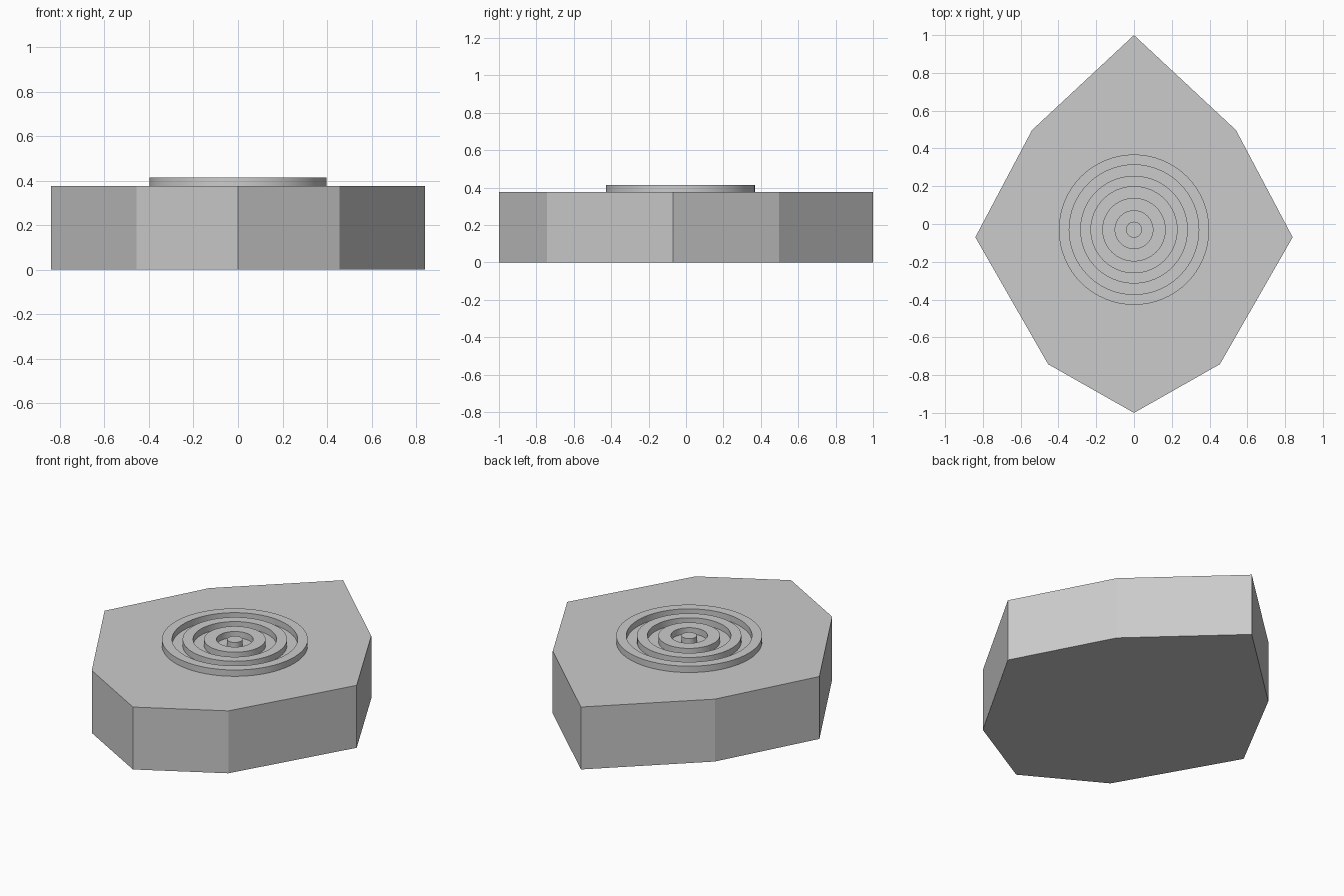
import bpy
import bmesh
import math

if "Cube" in bpy.data.objects:
    bpy.data.objects.remove(bpy.data.objects["Cube"])

BODY_TOP = 0.376
RING_TOP = 0.414
RING_Y = -0.03
SEGMENTS = 64

grey = bpy.data.materials.new("plain grey")
grey.diffuse_color = (0.6, 0.6, 0.6, 1)
grey.use_nodes = True
grey.node_tree.nodes["Principled BSDF"].inputs["Base Color"].default_value = grey.diffuse_color


def finish(bm, name):
    bmesh.ops.recalc_face_normals(bm, faces=bm.faces)
    mesh = bpy.data.meshes.new(name)
    bm.to_mesh(mesh)
    bm.free()
    mesh.materials.append(grey)
    obj = bpy.data.objects.new(name, mesh)
    bpy.context.collection.objects.link(obj)
    return obj


def smooth(obj):
    bpy.ops.object.select_all(action="DESELECT")
    obj.select_set(True)
    bpy.context.view_layer.objects.active = obj
    bpy.ops.object.shade_smooth_by_angle(angle=math.radians(30))


# Faceted body: half outline mirrored across x, then extruded
half = [(0, -1), (0.455, -0.742), (0.84, -0.07), (0.54, 0.497), (0, 1)]
outline = half + [(-x, y) for x, y in half[-2:0:-1]]
bm = bmesh.new()
base = bm.faces.new([bm.verts.new((x, y, 0)) for x, y in outline])
top = bmesh.ops.extrude_face_region(bm, geom=[base], use_keep_orig=True)
verts = [v for v in top["geom"] if isinstance(v, bmesh.types.BMVert)]
bmesh.ops.translate(bm, verts=verts, vec=(0, 0, BODY_TOP))
finish(bm, "faceted_body")


# Raised concentric rings: a rectangular profile spun about the centre
def ring(name, inner, outer):
    bm = bmesh.new()
    profile = [(inner, BODY_TOP), (inner, RING_TOP), (outer, RING_TOP), (outer, BODY_TOP)]
    points = [bm.verts.new((r, RING_Y, z)) for r, z in profile]
    edges = [bm.edges.new((points[i], points[(i + 1) % 4])) for i in range(4)]
    bmesh.ops.spin(bm, geom=points + edges, cent=(0, RING_Y, 0), axis=(0, 0, 1),
                   angle=math.tau, steps=SEGMENTS, use_merge=True)
    bmesh.ops.remove_doubles(bm, verts=bm.verts, dist=1e-5)
    smooth(finish(bm, name))


for name, inner, outer in [("inner_ring", 0.1, 0.168), ("middle_ring", 0.228, 0.285),
                           ("outer_ring", 0.343, 0.398)]:
    ring(name, inner, outer)

# Centre pin
bpy.ops.mesh.primitive_cylinder_add(vertices=SEGMENTS, radius=0.042, depth=RING_TOP - BODY_TOP,
                                    location=(0, RING_Y, (RING_TOP + BODY_TOP) / 2))
pin = bpy.context.object
pin.name = "centre_pin"
pin.data.materials.append(grey)
smooth(pin)
